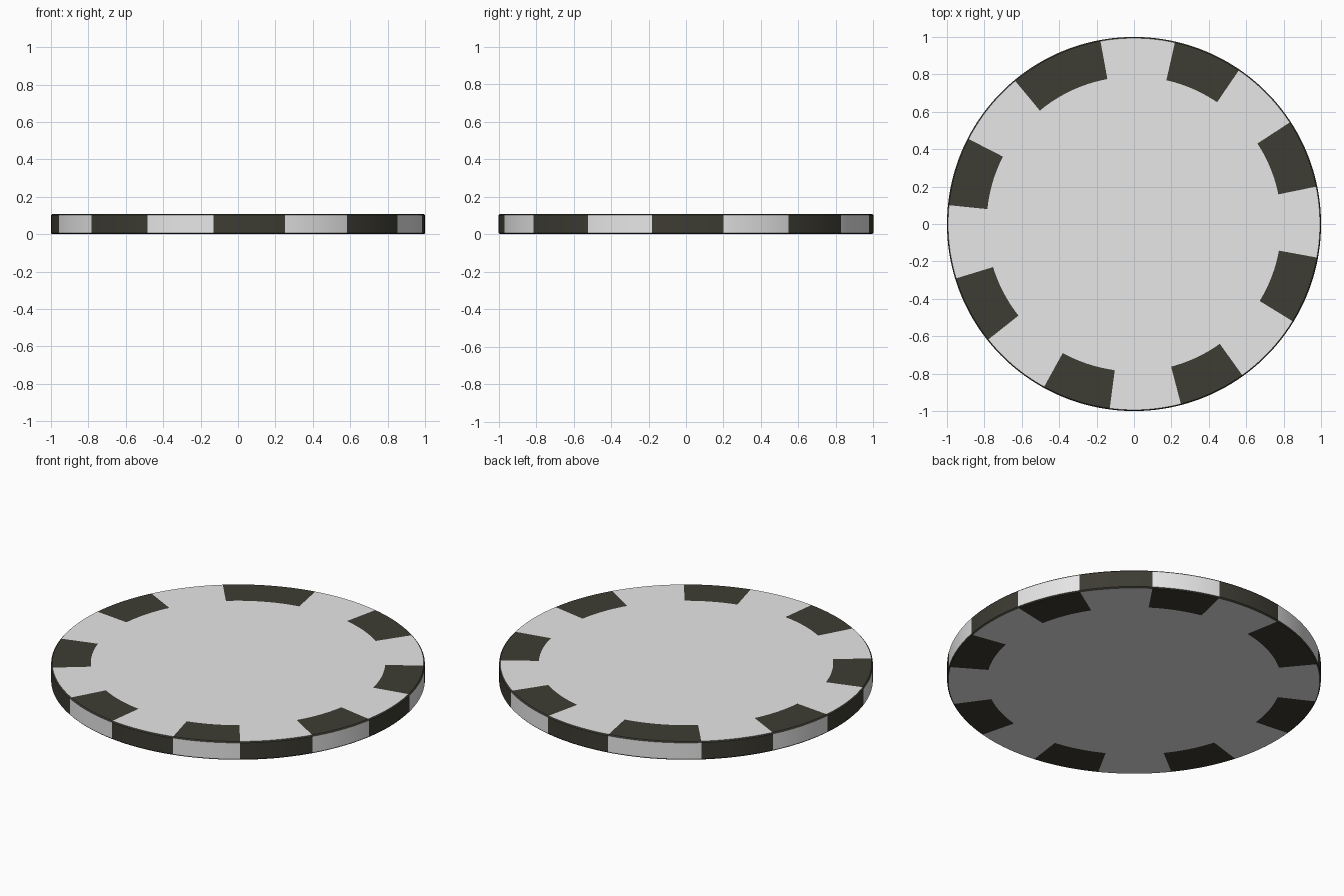
import bpy, bmesh, math

if "Cube" in bpy.data.objects:
    bpy.data.objects.remove(bpy.data.objects["Cube"])

HEIGHT, BEVEL, INNER = 0.108, 0.006, 0.788
# start and end angles of the dark blocks on both flat faces (degrees);
# the rim is dark in the gaps between them
BLOCKS = [(11.6, 33.1), (55.7, 77.3), (100.4, 129.7), (152.8, 174.2),
          (197.0, 218.4), (241.1, 262.5), (284.6, 305.6), (328.5, 349.6)]


def material(name, rgb):
    m = bpy.data.materials.new(name)
    m.diffuse_color = (*rgb, 1)
    m.use_nodes = True
    m.node_tree.nodes["Principled BSDF"].inputs["Base Color"].default_value = m.diffuse_color
    return m


# angular steps that land exactly on every block edge
spans = []
for i, (a, b) in enumerate(BLOCKS):
    nxt = BLOCKS[(i + 1) % len(BLOCKS)][0] + (360 if i == len(BLOCKS) - 1 else 0)
    spans += [(a, b, True), (b, nxt, False)]
angles, in_block = [], []
for a, b, flag in spans:
    n = max(1, round((b - a) / 2))
    for k in range(n):
        angles.append(math.radians(a + (b - a) * k / n))
        in_block.append(flag)

# chip outline, from the bottom inner circle round the rim to the top
profile = [(INNER, 0), (1 - BEVEL, 0), (1, BEVEL), (1, HEIGHT - BEVEL),
           (1 - BEVEL, HEIGHT), (INNER, HEIGHT)]
bm = bmesh.new()
rings = [[bm.verts.new((r * math.cos(t), r * math.sin(t), z)) for t in angles]
         for r, z in profile]
count = len(angles)
for j in range(len(profile) - 1):
    for i in range(count):
        k = (i + 1) % count
        f = bm.faces.new((rings[j][i], rings[j][k], rings[j + 1][k], rings[j + 1][i]))
        if j in (1, 3):            # thin chamfers
            dark = True
        elif j == 2:               # rim
            dark = not in_block[i]
        else:                      # flat faces
            dark = in_block[i]
        f.material_index = int(dark)

# plain centre discs
for ring, z in ((rings[0], 0), (rings[-1], HEIGHT)):
    c = bm.verts.new((0, 0, z))
    for i in range(count):
        bm.faces.new((ring[i], ring[(i + 1) % count], c))
bmesh.ops.recalc_face_normals(bm, faces=bm.faces)

mesh = bpy.data.meshes.new("gaming_chip")
bm.to_mesh(mesh)
bm.free()
mesh.materials.append(material("light grey", (0.8, 0.8, 0.8)))
mesh.materials.append(material("dark olive grey", (0.047, 0.045, 0.033)))
chip = bpy.data.objects.new("gaming_chip", mesh)
bpy.context.collection.objects.link(chip)
bpy.context.view_layer.objects.active = chip
chip.select_set(True)
bpy.ops.object.shade_smooth_by_angle(angle=math.radians(30))
